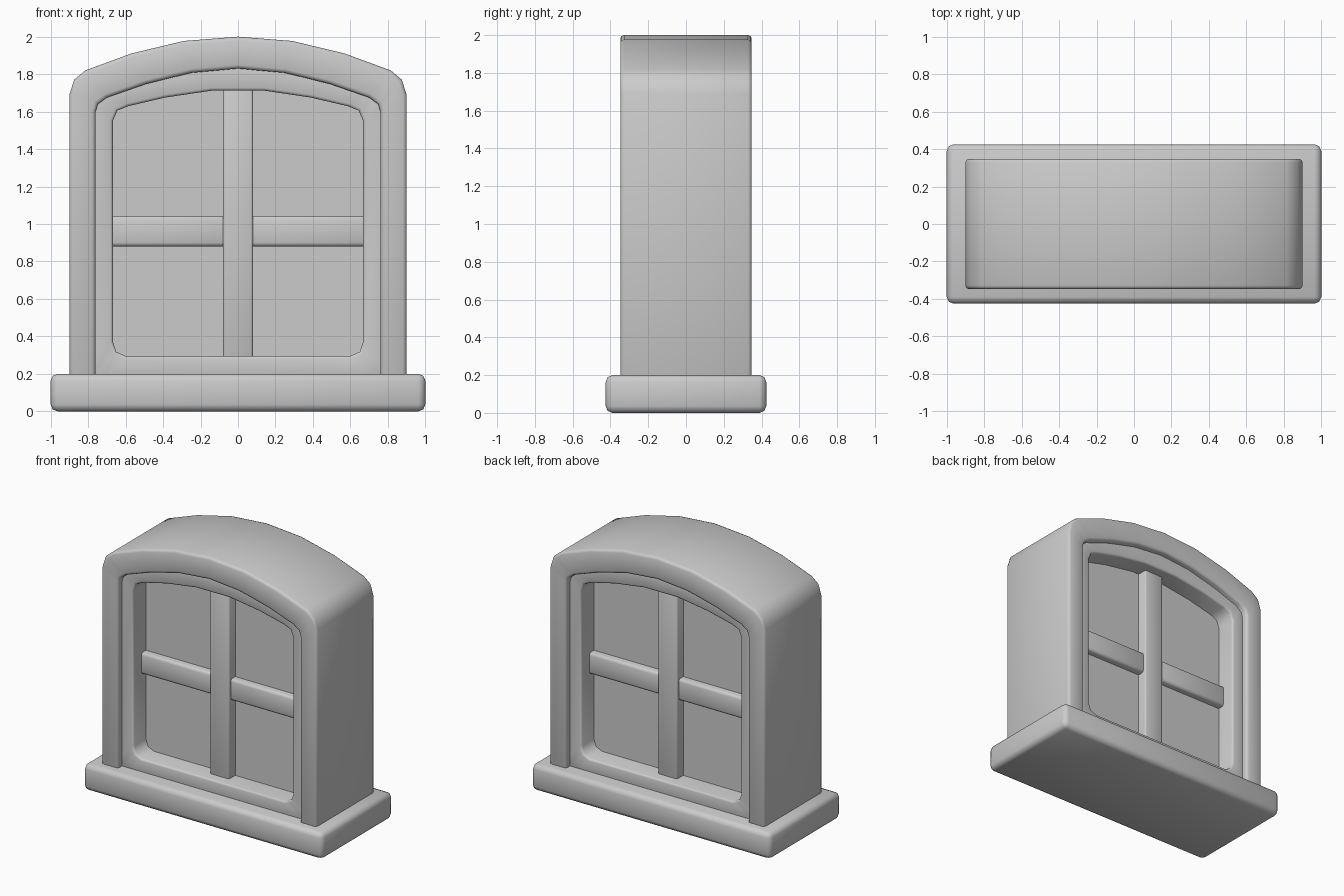
import bpy
import bmesh
import math

cube = bpy.data.objects.get("Cube")
if cube:
    bpy.data.objects.remove(cube, do_unlink=True)

grey = bpy.data.materials.new("plain grey")
grey.use_nodes = True
COLOUR = (0.6, 0.6, 0.6, 1)
grey.diffuse_color = COLOUR
grey.node_tree.nodes["Principled BSDF"].inputs["Base Color"].default_value = COLOUR


def finish(name, bm, bevel, segments, limit=60):
    """Round the sharp edges and turn the bmesh into a smooth object."""
    bmesh.ops.recalc_face_normals(bm, faces=bm.faces)
    if bevel:
        edges = [e for e in bm.edges if e.calc_face_angle(0) > math.radians(limit)]
        bmesh.ops.bevel(bm, geom=edges, offset=bevel, segments=segments,
                        profile=0.5, affect='EDGES', clamp_overlap=True)
    mesh = bpy.data.meshes.new(name)
    bm.to_mesh(mesh)
    bm.free()
    mesh.materials.append(grey)
    obj = bpy.data.objects.new(name, mesh)
    bpy.context.collection.objects.link(obj)
    bpy.ops.object.select_all(action='DESELECT')
    obj.select_set(True)
    bpy.context.view_layer.objects.active = obj
    bpy.ops.object.shade_smooth_by_angle(angle=math.radians(50))
    return obj


def box(name, x, y, z, bevel, segments=2):
    """Bevelled box from three (low, high) ranges."""
    bm = bmesh.new()
    bmesh.ops.create_cube(bm, size=1)
    for v in bm.verts:
        for i, (low, high) in enumerate((x, y, z)):
            v.co[i] = high if v.co[i] > 0 else low
    return finish(name, bm, bevel, segments)


def mirrored(half):
    """Full left-to-right path from the points of its right half."""
    return [(-x, z) for x, z in half if x > 0] + [p for p in reversed(half)]


def band(name, outer, inner, depth, bevel, closed):
    """Solid band between two matching paths, as deep on both sides of y = 0."""
    bm = bmesh.new()
    rows = [[bm.verts.new((x, y, z)) for x, z in path]
            for path, y in ((outer, -depth), (inner, -depth), (inner, depth), (outer, depth))]
    count = len(outer)
    for i in range(count if closed else count - 1):
        j = (i + 1) % count
        for a, b in zip(rows, rows[1:] + rows[:1]):
            bm.faces.new((a[i], a[j], b[j], b[i]))
    if not closed:
        for end in (0, -1):
            bm.faces.new([row[end] for row in rows])
    return finish(name, bm, bevel, 2)


# Sill
box("sill", (-1, 1), (-0.425, 0.425), (0, 0.2), 0.036)

# Arched surround, standing on the sill
outer = [(0.9, 0.15), (0.9, 1.69), (0.875, 1.77), (0.815, 1.82),
         (0.57, 1.91), (0.29, 1.977), (0, 2)]
opening = [(0.76, 0.15), (0.76, 1.6), (0.748, 1.64), (0.7, 1.675),
           (0.49, 1.748), (0.25, 1.807), (0, 1.83)]
band("arched_surround", mirrored(outer), mirrored(opening), 0.348, 0.02, False)

# Sash, set back inside the surround; its outer edge is buried
light = mirrored([(0.6, 0.295), (0.65, 0.318), (0.668, 0.37), (0.668, 1.55),
                  (0.645, 1.605), (0.59, 1.628), (0.39, 1.675), (0.14, 1.712)])
buried = [(x * 1.2, 1 + (z - 1) * 1.2) for x, z in light]
band("sash", buried, light, 0.3, 0.015, True)

# Pane filling the sash
bm = bmesh.new()
pane = [[bm.verts.new((x * 1.05, y, 1 + (z - 1) * 1.05)) for x, z in light]
        for y in (-0.147, 0.147)]
for ring in pane:
    bm.faces.new(ring)
for i in range(len(light)):
    j = (i + 1) % len(light)
    bm.faces.new((pane[0][i], pane[0][j], pane[1][j], pane[1][i]))
finish("pane", bm, 0, 1)

# Glazing bars
box("upright_bar", (-0.08, 0.08), (-0.222, 0.222), (0.25, 1.76), 0.012)
for side, low, high in (("left", 0.05, 0.7), ("right", -0.7, -0.05)):
    box(side + "_cross_bar", (low, high), (-0.2, 0.2), (0.88, 1.043), 0.02)
